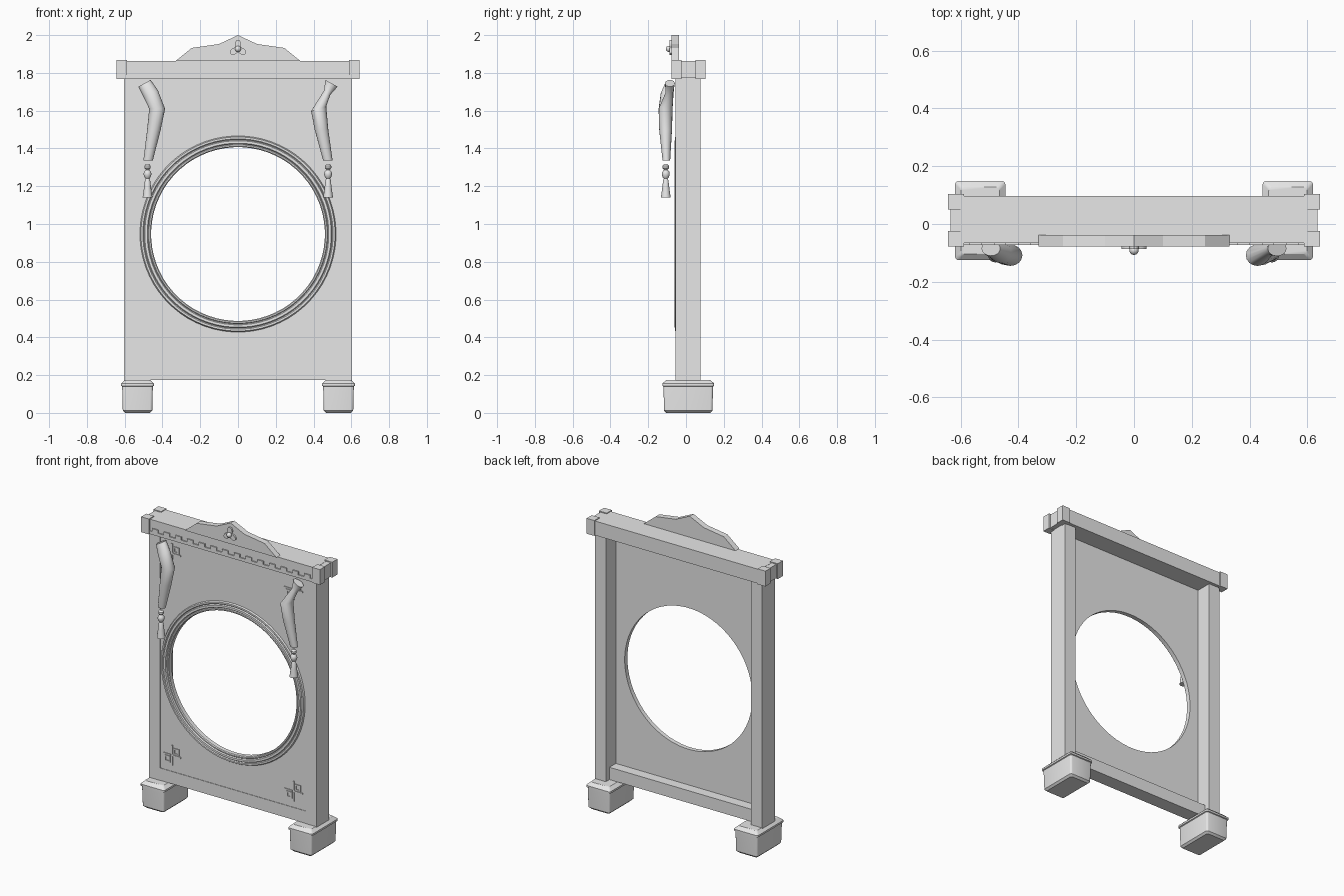
import bpy, bmesh, math
from mathutils import Vector

if "Cube" in bpy.data.objects:
    bpy.data.objects.remove(bpy.data.objects["Cube"])

stone = bpy.data.materials.new("pale_grey")
stone.use_nodes = True
stone.diffuse_color = (0.8, 0.8, 0.8, 1)
stone.node_tree.nodes["Principled BSDF"].inputs["Base Color"].default_value = (0.8, 0.8, 0.8, 1)


def finish(bm, name, smooth=False):
    bmesh.ops.recalc_face_normals(bm, faces=bm.faces[:])
    mesh = bpy.data.meshes.new(name)
    bm.to_mesh(mesh)
    bm.free()
    ob = bpy.data.objects.new(name, mesh)
    bpy.context.collection.objects.link(ob)
    mesh.materials.append(stone)
    if smooth:
        bpy.ops.object.select_all(action='DESELECT')
        ob.select_set(True)
        bpy.context.view_layer.objects.active = ob
        bpy.ops.object.shade_smooth_by_angle(angle=math.radians(35))
    return ob


def add_box(bm, x0, x1, y0, y1, z0, z1):
    verts = bmesh.ops.create_cube(bm, size=1)["verts"]
    for v in verts:
        v.co = Vector(((x0 + x1) / 2 + v.co.x * (x1 - x0),
                       (y0 + y1) / 2 + v.co.y * (y1 - y0),
                       (z0 + z1) / 2 + v.co.z * (z1 - z0)))
    return verts


def box(name, *dims):
    bm = bmesh.new()
    add_box(bm, *dims)
    return finish(bm, name)


def loft(bm, rings, closed=False):
    """Skin a list of equal-length point rings, capping the ends when open."""
    loops = [[bm.verts.new(p) for p in ring] for ring in rings]
    n = len(loops[0])
    pairs = list(zip(loops, loops[1:])) + ([(loops[-1], loops[0])] if closed else [])
    for a, b in pairs:
        for i in range(n):
            j = (i + 1) % n
            bm.faces.new((a[i], a[j], b[j], b[i]))
    if not closed:
        bm.faces.new(loops[0])
        bm.faces.new(loops[-1])


def extrude_outline(bm, points, y0, y1):
    loft(bm, [[(x, y, z) for x, z in points] for y in (y0, y1)])


# Frame: pillars, bottom rail, top beam
for side, s in (("right", -1), ("left", 1)):
    box(side + "_pillar", *sorted((s * 0.523, s * 0.603)), -0.055, 0.077, 0.17, 1.775)
box("bottom_rail", -0.525, 0.525, -0.053, 0.04, 0.175, 0.255)
box("top_beam", -0.6, 0.6, -0.066, 0.097, 1.77, 1.863)

# Beam ends with raised corner blocks
for side, s in (("right", -1), ("left", 1)):
    bm = bmesh.new()
    add_box(bm, *sorted((s * 0.59, s * 0.634)), -0.07, 0.09, 1.772, 1.862)
    for y0, y1 in ((-0.077, -0.024), (0.05, 0.103)):
        add_box(bm, *sorted((s * 0.588, s * 0.644)), y0, y1, 1.768, 1.868)
    finish(bm, side + "_beam_end")

# Toothed moulding along the front of the beam
bm = bmesh.new()
add_box(bm, -0.59, 0.59, -0.073, -0.06, 1.77, 1.79)
teeth = 14
pitch = 1.18 / teeth
for i in range(teeth):
    x = -0.59 + (i + 0.25) * pitch
    add_box(bm, x, x + pitch / 2, -0.073, -0.06, 1.788, 1.81)
finish(bm, "beam_teeth")

# Panel with a round opening
CZ, SEG = 0.947, 64
bm = bmesh.new()
rings = []
for y in (-0.05, -0.026):
    inner, outer = [], []
    for i in range(SEG):
        a = 2 * math.pi * (i + 0.5) / SEG
        c, s = math.cos(a), math.sin(a)
        inner.append((0.46 * c, y, CZ + 0.46 * s))
        edge_z = 0.825 if s > 0 else 0.75
        k = min(0.525 / abs(c), edge_z / abs(s))
        corner = abs(abs(k * c) - 0.525) < 1e-6
        outer.append((k * c, y, CZ + k * s))
    # pull the nearest spoke onto each rectangle corner
    for sx in (-1, 1):
        for ez in (-0.75, 0.825):
            target = Vector((sx * 0.525, y, CZ + ez))
            k = min(range(SEG), key=lambda i: (Vector(outer[i]) - target).length)
            outer[k] = tuple(target)
    rings += [inner, outer] if y < -0.04 else [outer, inner]
loft(bm, rings, closed=True)
finish(bm, "panel")

# Stepped round moulding around the opening
profile = [(0.46, -0.026), (0.46, -0.054), (0.465, -0.059), (0.472, -0.059), (0.476, -0.054),
           (0.481, -0.061), (0.494, -0.061), (0.499, -0.054), (0.504, -0.059),
           (0.514, -0.059), (0.52, -0.049), (0.52, -0.04)]
bm = bmesh.new()
loft(bm, [[(r * math.cos(a), y, CZ + r * math.sin(a)) for r, y in profile]
          for a in (2 * math.pi * (i + 0.5) / SEG for i in range(SEG))], closed=True)
finish(bm, "round_moulding", True)

# Corner ornaments: a broken cross with two square rings
for row, z in (("lower", 0.36), ("upper", 1.673)):
    for side, x in (("right", -0.44), ("left", 0.436)):
        bm = bmesh.new()
        for s in (-1, 1):
            add_box(bm, x + min(0.008 * s, 0.066 * s), x + max(0.008 * s, 0.066 * s),
                    -0.055, -0.048, z - 0.005, z + 0.005)
            add_box(bm, x - 0.005, x + 0.005, -0.055, -0.048,
                    z + min(0.008 * s, 0.066 * s), z + max(0.008 * s, 0.066 * s))
            cx, cz = x + 0.031 * s, z + 0.029 * s
            for t in (-1, 1):
                add_box(bm, cx + 0.016 * t - 0.005, cx + 0.016 * t + 0.005,
                        -0.055, -0.048, cz - 0.021, cz + 0.021)
                add_box(bm, cx - 0.011, cx + 0.011, -0.055, -0.048,
                        cz + 0.016 * t - 0.005, cz + 0.016 * t + 0.005)
        finish(bm, f"{row}_{side}_ornament")

# Crest on top of the beam
half = [(0.33, 1.863), (0.245, 1.932), (0.1, 1.953)]
bm = bmesh.new()
extrude_outline(bm, half + [(0, 2.0)] + [(-x, z) for x, z in reversed(half)], -0.077, -0.038)
finish(bm, "crest")

# Trefoil badge with a round boss
bm = bmesh.new()
outline = []
for i in range(36):
    a = 2 * math.pi * i / 36
    r = 0.033 + 0.015 * math.cos(3 * (a - math.pi / 2))
    outline.append((r * math.cos(a), 1.927 + r * math.sin(a)))
extrude_outline(bm, outline, -0.087, -0.075)
finish(bm, "crest_trefoil")
bpy.ops.mesh.primitive_uv_sphere_add(segments=16, ring_count=10, radius=0.016,
                                     location=(0, -0.091, 1.927))
boss = bpy.context.object
boss.name = "crest_boss"
boss.data.materials.append(stone)
bpy.ops.object.shade_smooth_by_angle()

# Feet: rounded block, flared lip and chamfered top
for side, s in (("right", -1), ("left", 1)):
    bm = bmesh.new()
    levels = [(0.066, 0.0), (0.078, 0.012), (0.081, 0.13), (0.081, 0.14),
              (0.087, 0.143), (0.087, 0.155), (0.08, 0.162), (0.066, 0.175)]
    rings = []
    for hx, z in levels:
        hy, r, ring = hx + 0.05, 0.012, []
        for q, (sx, sy) in enumerate(((1, 1), (-1, 1), (-1, -1), (1, -1))):
            for k in range(4):
                a = math.pi / 2 * (q + k / 3)
                ring.append((s * 0.532 + sx * (hx - r) + r * math.cos(a),
                             0.012 + sy * (hy - r) + r * math.sin(a), z))
        rings.append(ring)
    loft(bm, rings)
    finish(bm, side + "_foot", True)

# Hanging drapes: x, y, z, half width, half depth, tilt of each section
drapes = {
    "right": [(-0.495, -0.085, 1.745, 0.037, 0.025, 0.5), (-0.462, -0.1, 1.69, 0.042, 0.034, 0.45),
              (-0.428, -0.108, 1.61, 0.042, 0.037, 0.0), (-0.445, -0.108, 1.5, 0.036, 0.034, 0.0),
              (-0.476, -0.104, 1.335, 0.025, 0.02, 0.0)],
    "left": [(0.495, -0.085, 1.745, 0.037, 0.026, -0.5), (0.472, -0.088, 1.695, 0.02, 0.02, -0.6),
             (0.427, -0.108, 1.61, 0.042, 0.037, 0.3), (0.442, -0.108, 1.5, 0.036, 0.034, 0.0),
             (0.476, -0.104, 1.335, 0.025, 0.02, 0.0)],
}
for side, sections in drapes.items():
    bm = bmesh.new()
    rings = []
    for x, y, z, w, d, tilt in sections:
        ring = []
        for i in range(16):
            a = 2 * math.pi * i / 16
            u = w * math.cos(a)
            ring.append((x + u * math.cos(tilt), y + d * math.sin(a), z + u * math.sin(tilt)))
        rings.append(ring)
    loft(bm, rings)
    finish(bm, side + "_drape", True)

# Tassels: two beads and a flared skirt turned from one profile
beads = [(0.008, 1.318), (0.017, 1.308), (0.017, 1.296), (0.009, 1.287), (0.019, 1.276),
         (0.021, 1.262), (0.016, 1.247), (0.01, 1.24), (0.014, 1.232), (0.019, 1.19), (0.026, 1.14)]
for side, x in (("right", -0.479), ("left", 0.477)):
    bm = bmesh.new()
    loft(bm, [[(x + r * math.cos(2 * math.pi * i / 16), -0.107 + r * math.sin(2 * math.pi * i / 16), z)
               for i in range(16)] for r, z in beads])
    finish(bm, side + "_tassel", True)
